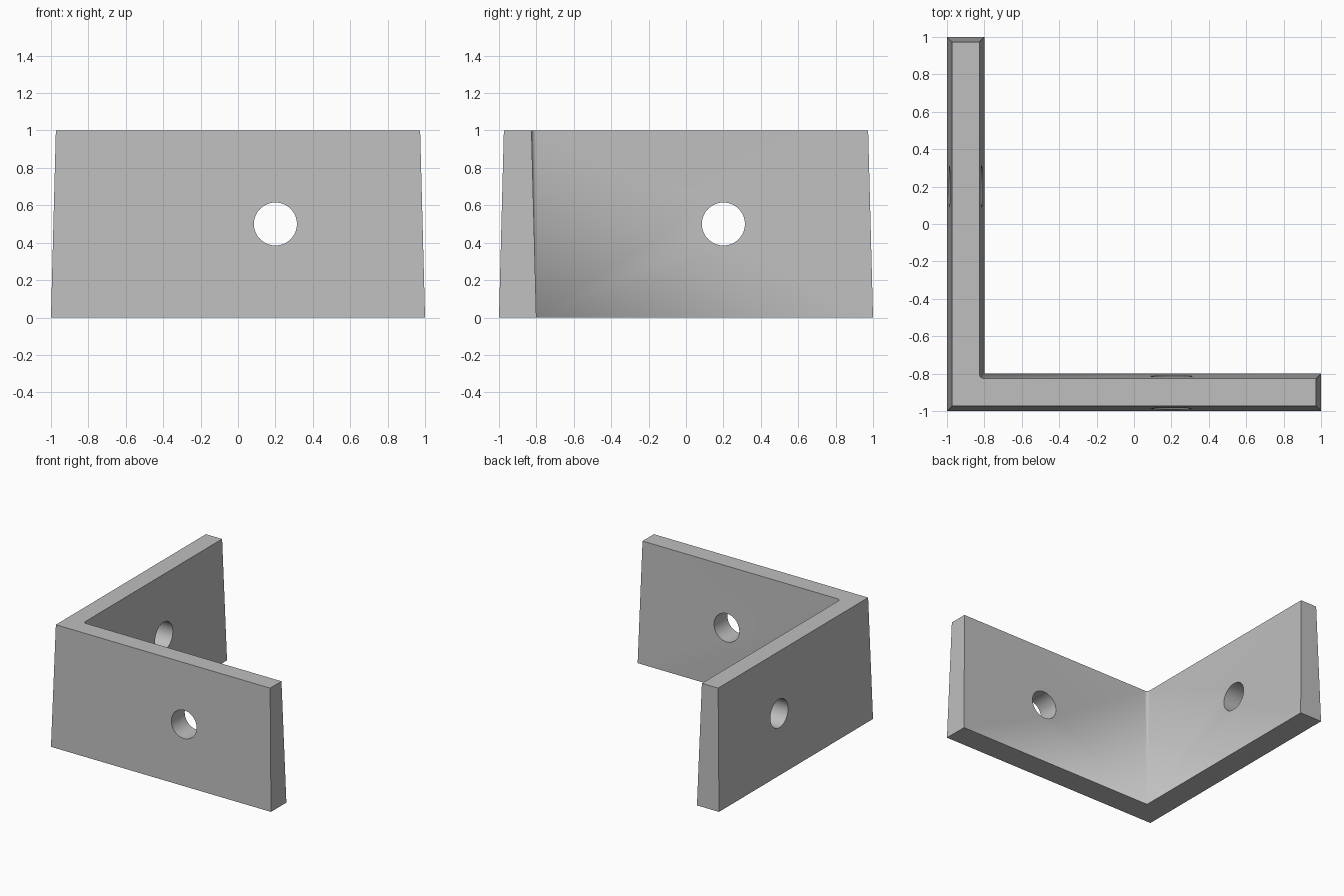
import bpy, bmesh, math
from mathutils import Vector

cube = bpy.data.objects.get("Cube")
if cube:
    bpy.data.objects.remove(cube)

HEIGHT = 1.0
WALL = 0.2
DRAFT = HEIGHT * math.tan(math.radians(1.5))   # inward lean at the top
ARC_STEPS = 8

# Single grey material
grey = bpy.data.materials.new("plain grey")
grey.use_nodes = True
colour = (0.52, 0.52, 0.52, 1)
grey.diffuse_color = colour
grey.node_tree.nodes["Principled BSDF"].inputs["Base Color"].default_value = colour

# L-shaped body with drafted walls and a conical inner corner
inner = WALL - 1
t, d = 1 - DRAFT, inner - DRAFT
base = [(-1, -1), (1, -1), (1, inner), (inner, inner), (inner, 1), (-1, 1)]
arc = []
for i in range(ARC_STEPS + 1):
    a = -math.pi / 2 - i / ARC_STEPS * math.pi / 2
    arc.append((inner + DRAFT * math.cos(a), inner + DRAFT * math.sin(a)))
top = [(-t, -t), (t, -t), (t, d), *arc, (d, t), (-t, t)]
base_of_top = [0, 1, 2] + [3] * len(arc) + [4, 5]

bm = bmesh.new()
low = [bm.verts.new((x, y, 0)) for x, y in base]
high = [bm.verts.new((x, y, HEIGHT)) for x, y in top]
bm.faces.new(list(reversed(low)))
bm.faces.new(high)
for i in range(len(high)):
    j = (i + 1) % len(high)
    a, b = low[base_of_top[i]], low[base_of_top[j]]
    bm.faces.new([a, high[j], high[i]] if a is b else [a, b, high[j], high[i]])
bmesh.ops.recalc_face_normals(bm, faces=bm.faces)
mesh = bpy.data.meshes.new("corner_bracket")
bm.to_mesh(mesh)
bm.free()
mesh.materials.append(grey)
bracket = bpy.data.objects.new("corner_bracket", mesh)
bpy.context.collection.objects.link(bracket)


# Bolt hole through each wall
def drill(name, location, rotation):
    bpy.ops.mesh.primitive_cylinder_add(vertices=64, radius=0.115, depth=0.6,
                                        location=location, rotation=rotation)
    cutter = bpy.context.object
    cutter.name = name
    cutter.data.materials.append(grey)
    mod = bracket.modifiers.new(name, "BOOLEAN")
    mod.operation = "DIFFERENCE"
    mod.solver = "EXACT"
    mod.object = cutter
    bpy.context.view_layer.objects.active = bracket
    bpy.ops.object.modifier_apply(modifier=mod.name)
    bpy.data.objects.remove(cutter)


drill("front_hole", (0.2, -0.9, 0.5), (math.pi / 2, 0, 0))
drill("side_hole", (-0.9, 0.2, 0.5), (0, math.pi / 2, 0))

# Smooth hole walls and corner, sharp edges elsewhere
bpy.ops.object.select_all(action="DESELECT")
bracket.select_set(True)
bpy.context.view_layer.objects.active = bracket
bpy.ops.object.shade_smooth_by_angle(angle=math.radians(30))
